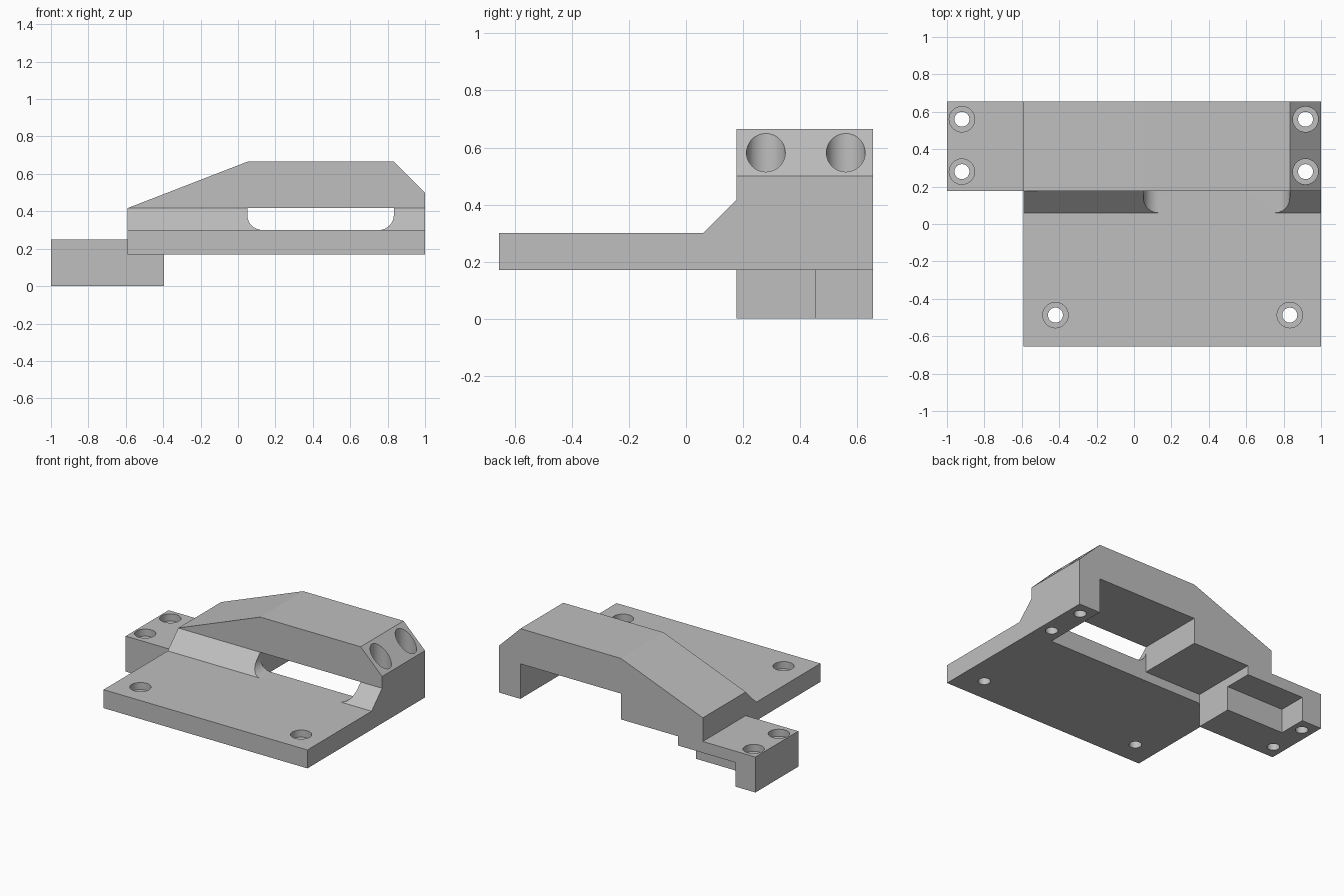
import bpy, bmesh, math
from mathutils import Vector

cube = bpy.data.objects.get("Cube")
if cube:
    bpy.data.objects.remove(cube, do_unlink=True)

grey = bpy.data.materials.new("plain grey")
grey.use_nodes = True
COLOUR = (0.52, 0.52, 0.52, 1)
grey.diffuse_color = COLOUR
grey.node_tree.nodes["Principled BSDF"].inputs["Base Color"].default_value = COLOUR


def prism(name, profile, axis, start, end):
    """Extrude a 2D profile along an axis; profile holds the other two axes in order."""
    bm = bmesh.new()

    def place(p):
        co = list(p)
        co.insert(axis, start)
        return bm.verts.new(co)

    face = bm.faces.new([place(p) for p in profile])
    out = bmesh.ops.extrude_face_region(bm, geom=[face])
    move = Vector((0, 0, 0))
    move[axis] = end - start
    bmesh.ops.translate(bm, vec=move,
                        verts=[v for v in out["geom"] if isinstance(v, bmesh.types.BMVert)])
    bmesh.ops.recalc_face_normals(bm, faces=bm.faces)
    mesh = bpy.data.meshes.new(name)
    bm.to_mesh(mesh)
    bm.free()
    mesh.materials.append(grey)
    obj = bpy.data.objects.new(name, mesh)
    bpy.context.collection.objects.link(obj)
    return obj


def combine(target, other, operation):
    """Apply an exact boolean and remove the second object."""
    mod = target.modifiers.new("bool", "BOOLEAN")
    mod.operation = operation
    mod.solver = "EXACT"
    mod.object = other
    bpy.context.view_layer.objects.active = target
    bpy.ops.object.modifier_apply(modifier=mod.name)
    bpy.data.objects.remove(other, do_unlink=True)


def cylinder(name, x, y, radius, z0, z1, n=48):
    ring = [(x + radius * math.cos(2 * math.pi * i / n),
             y + radius * math.sin(2 * math.pi * i / n)) for i in range(n)]
    return prism(name, ring, 2, z0, z1)


def arc(cx, cz, r, a0, a1, n=12):
    return [(cx + r * math.cos(math.radians(a0 + (a1 - a0) * i / n)),
             cz + r * math.sin(math.radians(a0 + (a1 - a0) * i / n))) for i in range(n + 1)]


X0, X1 = -0.59, 1.0            # plate ends
Y_FRONT, Y_MID, Y_BACK = -0.655, 0.177, 0.655
Z_PLATE, Z_TOP = 0.17, 0.30    # plate underside and top
SLOT0, SLOT1, Z_SLOT = 0.05, 0.833, 0.417

# Base plate with a sloping rib along its rear edge
plate = prism("base_plate", [(Y_FRONT, Z_PLATE), (Y_MID, Z_PLATE), (Y_MID, Z_SLOT),
                             (0.06, Z_TOP), (Y_FRONT, Z_TOP)], 0, X0, X1)

# Round-cornered slot through the rib
R = 0.08
slot = prism("slot_cutter",
             [(SLOT0, 0.6)] + arc(SLOT0 + R, Z_TOP + R, R, 180, 270)
             + arc(SLOT1 - R, Z_TOP + R, R, 270, 360) + [(SLOT1, 0.6)], 1, 0.0, 0.3)
combine(plate, slot, "DIFFERENCE")

# Bridge with leg, open cavity, stepped underside and foot slab
bridge = prism("bridge", [(X0, 0.25), (X0, Z_SLOT), (0.05, 0.665), (0.833, 0.665),
                          (X1, 0.50), (X1, Z_PLATE), (SLOT1, Z_PLATE), (SLOT1, Z_SLOT),
                          (SLOT0, Z_SLOT), (SLOT0, 0.235), (-0.395, 0.235),
                          (-0.395, Z_PLATE), (-1, Z_PLATE), (-1, 0.25)], 1, Y_MID, Y_BACK)

# L-shaped foot below the slab
foot = prism("foot", [(-1, Y_MID), (-0.395, Y_MID), (-0.395, 0.455), (-0.845, 0.455),
                      (-0.845, Y_BACK), (-1, Y_BACK)], 2, 0.0, Z_PLATE)

body = bridge
combine(body, foot, "UNION")
combine(body, plate, "UNION")
body.name = "mounting_bracket"

# Counterbored screw holes: x, y, height of the counterbore floor
holes = [(-0.42, -0.487, 0.25), (0.833, -0.487, 0.25)]
for y in (0.28, 0.56):
    holes += [(-0.92, y, 0.20), (0.917, y, 0.42)]
for x, y, floor in holes:
    combine(body, cylinder("bore_cutter", x, y, 0.04, -0.1, 0.8), "DIFFERENCE")
    combine(body, cylinder("counterbore_cutter", x, y, 0.068, floor, 0.9), "DIFFERENCE")

# Smooth bores, sharp edges elsewhere
bpy.ops.object.select_all(action="DESELECT")
body.select_set(True)
bpy.context.view_layer.objects.active = body
bpy.ops.object.shade_smooth_by_angle(angle=math.radians(20))
